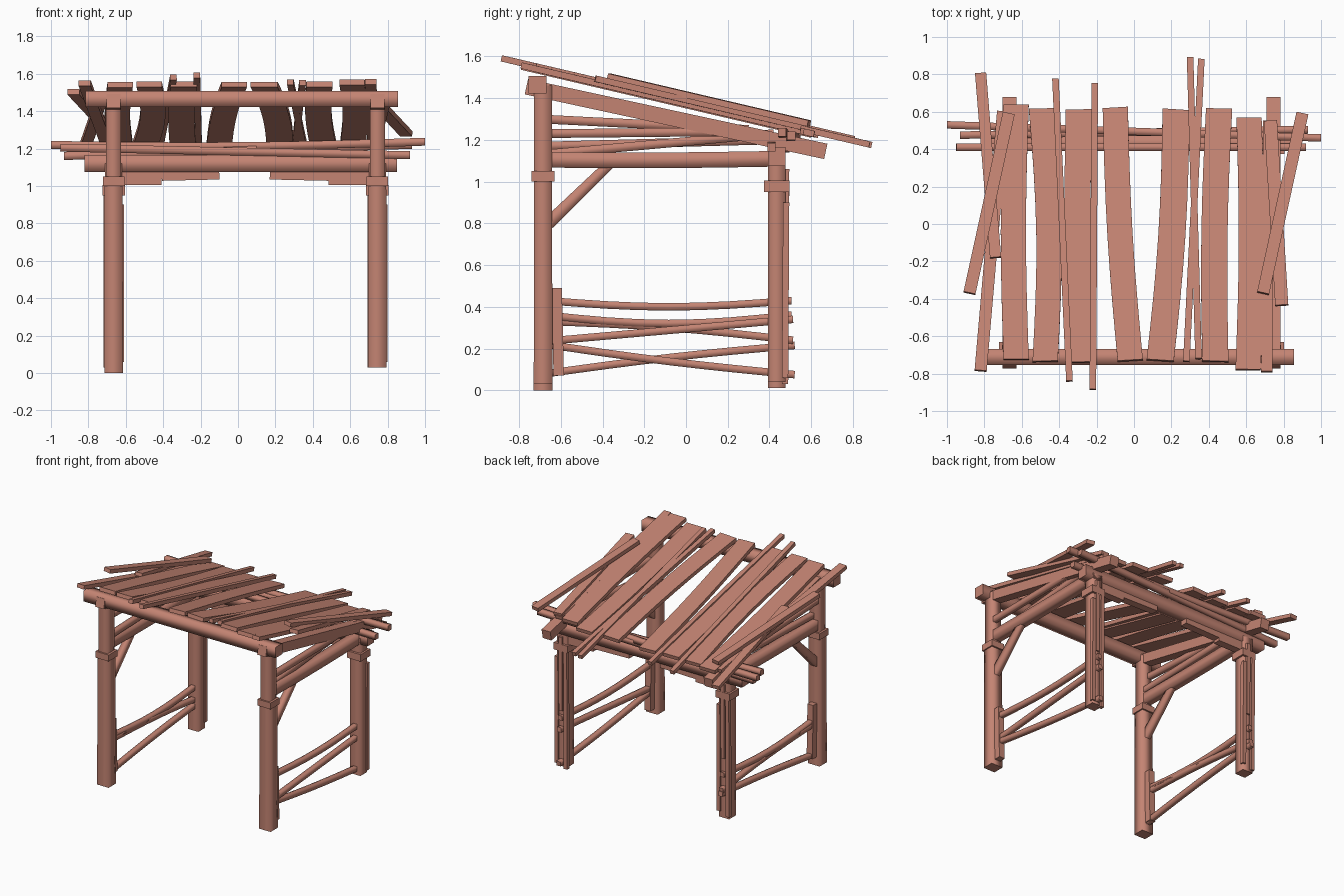
import bpy, bmesh, math
from mathutils import Vector

cube = bpy.data.objects.get("Cube")
if cube:
    bpy.data.objects.remove(cube, do_unlink=True)

wood = bpy.data.materials.new("reddish wood")
wood.use_nodes = True
COLOUR = (0.55, 0.23, 0.17, 1)
wood.diffuse_color = COLOUR
bsdf = wood.node_tree.nodes["Principled BSDF"]
bsdf.inputs["Base Color"].default_value = COLOUR
bsdf.inputs["Roughness"].default_value = 0.9


def bar(name, a, b, w, h, bow=(0, 0, 0), smooth=True, end=1.0):
    """Four-sided timber from a to b, bent sideways by bow, scaled to end at b."""
    a, b, bow = Vector(a), Vector(b), Vector(bow)
    d = (b - a).normalized()
    up = Vector((0, 1, 0)) if abs(d.z) > 0.9 else Vector((0, 0, 1))
    side = d.cross(up).normalized()
    up = side.cross(d)
    seg = 8 if bow.length else 1
    bm = bmesh.new()
    rings = []
    for i in range(seg + 1):
        t = i / seg
        c = a.lerp(b, t) + bow * math.sin(math.pi * t)
        s = (1 + (end - 1) * t) / 2
        rings.append([bm.verts.new(c + side * w * s * u + up * h * s * v)
                      for u, v in ((-1, -1), (1, -1), (1, 1), (-1, 1))])
    for r, q in zip(rings, rings[1:]):
        for k in range(4):
            n = (k + 1) % 4
            bm.faces.new((r[k], r[n], q[n], q[k])).smooth = smooth
    bm.faces.new(rings[0][::-1])
    bm.faces.new(rings[-1])
    bmesh.ops.recalc_face_normals(bm, faces=bm.faces)
    mesh = bpy.data.meshes.new(name)
    bm.to_mesh(mesh)
    bm.free()
    mesh.materials.append(wood)
    obj = bpy.data.objects.new(name, mesh)
    bpy.context.collection.objects.link(obj)
    return obj


def roof_z(y):
    return 1.372 - 0.234 * y


def board(name, x0, y0, x1, y1, w, lift=0.0, bow=0.0, thick=0.03):
    """Roof board laid along the slope, from its front end to its back end."""
    bar(name, (x0, y0, roof_z(y0) + lift), (x1, y1, roof_z(y1) + lift),
        w, thick, (bow, 0, 0), False)


FRONT, BACK = -0.685, 0.435

# Posts, collars, rafters and side timbers
for side, x, foot in (("right", -0.665, 0.0), ("left", 0.745, 0.03)):
    bar(side + "_front_post", (x, FRONT, foot), (x, FRONT, 1.03), 0.1, 0.09, end=0.95)
    bar(side + "_front_post_top", (x, FRONT, 1.0), (x, FRONT, 1.46), 0.08, 0.085)
    bar(side + "_front_collar", (x, FRONT, 1.0), (x, FRONT, 1.05), 0.115, 0.11, smooth=False)
    bar(side + "_front_post_batten", (x, -0.61, 0.07), (x, -0.62, 0.49), 0.05, 0.05, smooth=False)
    bar(side + "_back_post", (x, BACK, foot + 0.01), (x, BACK, 1.12), 0.09, 0.085)
    bar(side + "_back_collar", (x, BACK, 0.95), (x, BACK, 1.005), 0.12, 0.12, smooth=False)
    for dx, low, high in ((-0.038, 0.03, 0.95), (0.004, 0.48, 1.06), (0.04, 0.06, 0.9)):
        bar(side + "_back_post_strip", (x + dx, 0.475, low), (x + dx, 0.48, high),
            0.03, 0.03, smooth=False)
    bar(side + "_rafter", (x, -0.765, 1.455), (x, 0.67, 1.145), 0.075, 0.075, smooth=False)
    bar(side + "_tie_beam", (x, -0.68, 1.105), (x, 0.45, 1.11), 0.07, 0.075, (0, 0, -0.005))
    bar(side + "_brace", (x, -0.66, 0.8), (x, -0.36, 1.09), 0.05, 0.06, end=0.8)

# Poles between the tie beams and the rafters
for name, x, z0, z1, y1 in (("left_upper_pole", 0.725, 1.13, 1.23, 0.42),
                            ("left_middle_pole", 0.765, 1.23, 1.24, 0.3),
                            ("right_upper_pole", -0.685, 1.30, 1.25, 0.3),
                            ("right_middle_pole", -0.645, 1.17, 1.20, 0.42)):
    bar(name, (x, -0.69, z0), (x, y1, z1), 0.035, 0.042)

# Low side rails running through the posts
for side, x, rails in (("left", 0.745, ((0.43, 0.43, -0.03), (0.235, 0.34, 0), (0.22, 0.075, -0.01))),
                       ("right", -0.665, ((0.36, 0.36, -0.04), (0.33, 0.24, 0.015), (0.08, 0.215, 0.01)))):
    for i, (z0, z1, sag) in enumerate(rails):
        bar(side + "_low_rail", (x, -0.67, z0), (x, 0.505 + 0.008 * i, z1),
            0.035, 0.036, (0, 0, sag))

# Cross beams and the loose poles lying over the back one
bar("front_beam", (-0.815, -0.712, 1.465), (0.855, -0.712, 1.465), 0.085, 0.085)
bar("back_beam", (-0.82, BACK, 1.12), (0.85, BACK, 1.12), 0.085, 0.09)
bar("back_pole", (-1.0, 0.53, 1.22), (1.0, 0.46, 1.237), 0.04, 0.042, (0, 0, -0.015))
bar("back_pole", (-0.93, 0.475, 1.16), (0.93, 0.505, 1.22), 0.04, 0.042)
bar("back_pole", (-0.95, 0.41, 1.205), (0.92, 0.41, 1.165), 0.04, 0.042)

# Bent support slabs under the back beam
for outer, inner in ((-0.66, -0.1), (0.74, 0.17)):
    mid = outer + (inner - outer) * 0.45
    bar("back_support_slab", (outer, BACK, 1.04), (mid, BACK, 1.04), 0.06, 0.07, smooth=False)
    bar("back_support_slab", (mid, BACK, 1.053), (inner, BACK, 1.06), 0.06, 0.05, smooth=False)

# Wide roof planks
for x0, y0, x1, y1, w, bow in ((-0.63, -0.725, -0.63, 0.635, 0.135, -0.015),
                               (-0.475, -0.735, -0.495, 0.615, 0.135, 0.03),
                               (-0.29, -0.74, -0.295, 0.61, 0.14, -0.01),
                               (-0.02, -0.73, -0.1, 0.62, 0.135, -0.015),
                               (0.14, -0.73, 0.225, 0.61, 0.145, 0.02),
                               (0.435, -0.735, 0.455, 0.615, 0.14, -0.015),
                               (0.61, -0.78, 0.615, 0.565, 0.135, 0.015)):
    board("roof_plank", x0, y0, x1, y1, w, 0.0, bow)

# Narrow battens over the gaps
for x0, y0, x1, y1 in ((-0.345, -0.84, -0.42, 0.775), (-0.22, -0.885, -0.21, 0.75),
                       (0.28, -0.735, 0.36, 0.88), (0.345, -0.72, 0.3, 0.89)):
    board("roof_batten", x0, y0, x1, y1, 0.035, 0.012)

# Loose boards along the two roof edges
for x0, y0, x1, y1, w, lift in ((-0.82, -0.785, -0.70, 0.6, 0.065, -0.005),
                                (-0.74, -0.18, -0.82, 0.805, 0.06, 0.02),
                                (-0.88, -0.37, -0.67, 0.59, 0.065, 0.045),
                                (0.71, -0.79, 0.72, 0.55, 0.06, 0.0),
                                (0.79, -0.435, 0.73, 0.55, 0.07, 0.02),
                                (0.69, -0.37, 0.90, 0.59, 0.065, 0.045)):
    board("edge_board", x0, y0, x1, y1, w, lift)
